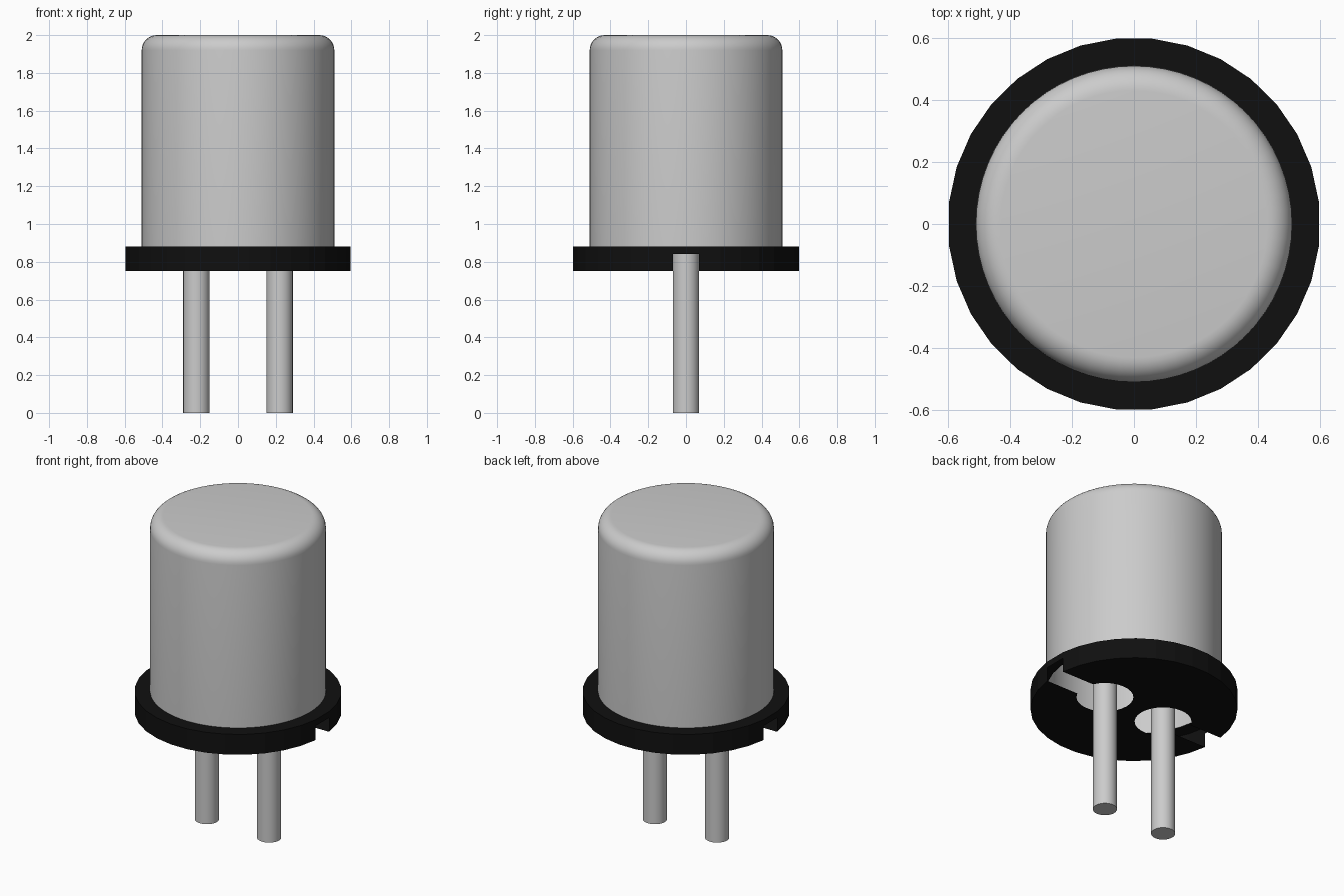
import bpy, bmesh, math
from math import sin, cos, pi

if "Cube" in bpy.data.objects:
    bpy.data.objects.remove(bpy.data.objects["Cube"])


def material(name, rgb, metallic=0.0):
    m = bpy.data.materials.new(name)
    m.use_nodes = True
    m.diffuse_color = (*rgb, 1)
    m.node_tree.nodes["Principled BSDF"].inputs["Base Color"].default_value = (*rgb, 1)
    return m


def finish(bm, name, mat, smooth):
    me = bpy.data.meshes.new(name)
    bm.to_mesh(me)
    bm.free()
    ob = bpy.data.objects.new(name, me)
    bpy.context.collection.objects.link(ob)
    me.materials.append(mat)
    if smooth:
        bpy.ops.object.select_all(action='DESELECT')
        ob.select_set(True)
        bpy.context.view_layer.objects.active = ob
        bpy.ops.object.shade_smooth_by_angle(angle=math.radians(35))
    return ob


def lathe(name, profile, mat, segs, x=0.0, cap_bottom=False):
    """Spin an (r, z) profile from bottom to top and cap the top."""
    bm = bmesh.new()
    rings = [[bm.verts.new((x + r * cos(2 * pi * i / segs), r * sin(2 * pi * i / segs), z))
              for i in range(segs)] for r, z in profile]
    for a, b in zip(rings, rings[1:]):
        for i in range(segs):
            j = (i + 1) % segs
            bm.faces.new((a[i], a[j], b[j], b[i]))
    bm.faces.new(rings[-1])
    if cap_bottom:
        bm.faces.new(rings[0][::-1])
    return finish(bm, name, mat, True)


silver = material("silver_grey", (0.60, 0.60, 0.60))
black = material("black", (0.005, 0.005, 0.005))

BOTTOM, SLOT_TOP, TOP = 0.75, 0.84, 0.88
R_RIM, R_CAN, FILLET = 0.60, 0.51, 0.08
PIN_X, PIN_R, HOLE_R, SLOT_W = 0.22, 0.07, 0.165, 0.07

# Can: thin shell, open underneath, rounded top edge
profile = [(R_CAN, TOP)]
for k in range(9):
    t = k / 8 * pi / 2
    profile.append((R_CAN - FILLET + FILLET * cos(t), 2.0 - FILLET + FILLET * sin(t)))
lathe("can", profile, silver, 64)

# Pins
for name, x in (("left_pin", PIN_X), ("right_pin", -PIN_X)):
    lathe(name, [(PIN_R, 0), (PIN_R, TOP)], silver, 32, x, cap_bottom=True)

# Base: hollow thin shell with a keyhole opening on each side
bm = bmesh.new()
N = 15
a0 = math.asin(SLOT_W / R_RIM)
h0 = math.asin(SLOT_W / HOLE_R)
outline, rim = [], []          # bottom outline, and rim vertices (bottom, angle)
for half in (0, pi):
    for i in range(N + 1):     # half of the rim
        a = half + a0 + (pi - 2 * a0) * i / N
        v = bm.verts.new((R_RIM * cos(a), R_RIM * sin(a), BOTTOM))
        outline.append(v)
        rim.append((v, a))
    s = -1 if half == 0 else 1
    for i in range(25):        # round pin hole, entered from the slot
        t = h0 + (2 * pi - 2 * h0) * i / 24
        outline.append(bm.verts.new((s * (PIN_X + HOLE_R * cos(t)),
                                     -s * HOLE_R * sin(t), BOTTOM)))
bm.faces.new(outline[::-1])

upper = [bm.verts.new((R_RIM * cos(a), R_RIM * sin(a), TOP)) for _, a in rim]
inner = [bm.verts.new(((R_CAN - 0.003) * cos(a), (R_CAN - 0.003) * sin(a), TOP)) for _, a in rim]
count = len(rim)
for i in range(count):
    j = (i + 1) % count
    if i % (N + 1) == N:       # narrow bridge above the slot
        lo = [bm.verts.new((rim[k][0].co.x, rim[k][0].co.y, SLOT_TOP)) for k in (i, j)]
    else:
        lo = [rim[i][0], rim[j][0]]
    bm.faces.new((lo[0], lo[1], upper[j], upper[i]))
    bm.faces.new((upper[i], upper[j], inner[j], inner[i]))
finish(bm, "base", black, False)
